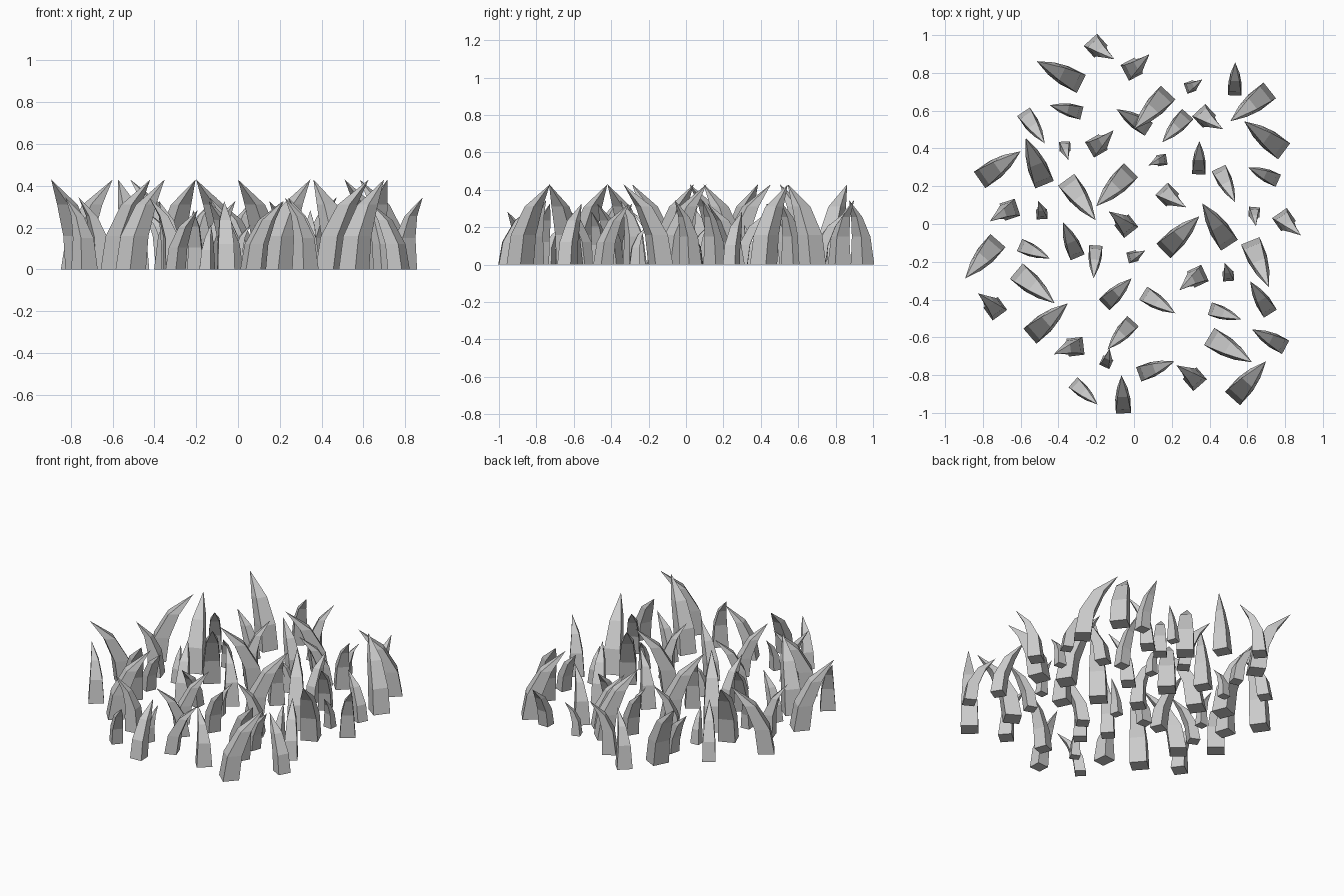
import bpy, math
from mathutils import Matrix, Vector

# Cross-sections up a blade: (height, forward, sideways, depth, width); last one is the point.
# Plan origin is under the tip, +x is the direction the blade leans.
LEANING = [(0.00, -0.215, 0, 0.100, 0.106),
           (0.16, -0.191, 0, 0.092, 0.098),
           (0.31, -0.118, 0, 0.066, 0.072),
           (0.43, 0, 0, 0, 0)]
HOOKED = [(0.00, -0.120, -0.026, 0.084, 0.095),
          (0.15, -0.110, -0.026, 0.066, 0.075),
          (0.255, -0.072, -0.019, 0.040, 0.046),
          (0.345, 0, 0, 0, 0)]


def blade_mesh(name, sections, scale):
    """Four-sided tapering loft ending in a point."""
    verts, faces = [], []
    for z, f, s, d, w in sections[:-1]:
        for a, b in ((-1, -1), (1, -1), (1, 1), (-1, 1)):
            verts.append(Vector((f + a * d / 2, s + b * w / 2, z)) * scale)
    n = len(sections) - 1
    verts.append(Vector((0, 0, sections[-1][0])) * scale)
    faces.append((3, 2, 1, 0))
    for r in range(n - 1):
        for i in range(4):
            j = (i + 1) % 4
            faces.append((4 * r + i, 4 * r + j, 4 * r + 4 + j, 4 * r + 4 + i))
    for i in range(4):
        faces.append((4 * (n - 1) + i, 4 * (n - 1) + (i + 1) % 4, 4 * n))
    me = bpy.data.meshes.new(name)
    me.from_pydata([tuple(v) for v in verts], [], faces)
    me.update()
    return me


def scatter(name, sections, scale, spots):
    """Place one blade per (tip x, tip y, lean angle)."""
    me = blade_mesh(name, sections, scale)
    for i, (x, y, deg) in enumerate(spots, 1):
        ob = bpy.data.objects.new(f"{name}_{i:02d}", me)
        ob.matrix_world = Matrix.Translation((x, y, 0)) @ Matrix.Rotation(math.radians(deg), 4, 'Z')
        bpy.context.collection.objects.link(ob)


# Tall leaning blades
scatter("tall_blade", LEANING, 1.0, [
    (-.515, .862, 153), (.51, .544, 218), (.583, .544, 143), (0, .502, 227),
    (-.573, .454, 112), (-.60, .385, 35), (-.203, .02, -54), (-.20, .094, 226),
    (.346, .041, 44), (.361, .11, 123), (-.894, -.288, 229), (-.42, -.42, -40),
    (.715, -.335, -68), (-.351, -.42, 41), (.625, -.732, -31), (.699, -.727, 48)])

# Medium leaning blades
scatter("medium_blade", LEANING, 0.76, [
    (-.472, .427, -56), (-.092, .608, 148), (.15, .433, 228), (.536, .115, -64),
    (-.377, .009, 113), (.615, -.304, 122), (-.013, -.288, 44), (.219, -.473, -32),
    (-.14, -.664, 228), (.625, -.558, 152), (.214, -.727, 20), (-.066, -.801, 93)])

# Short leaning blades
scatter("short_blade", LEANING, 0.66, [
    (.536, .856, 89), (-.446, .629, 166), (.346, .438, 89), (.604, .30, 156),
    (-.446, -.182, -24), (-.214, -.288, 266), (.567, -.505, -19), (-.193, -.955, -42)])

# Upright blades with a hooked tip
scatter("hooked_blade", HOOKED, 1.0, [
    (-.103, .872, -48), (.082, .899, 28), (.472, .502, -47), (-.108, .496, 30),
    (.277, .088, -46), (-.763, .014, 198), (-.135, .067, 128), (.884, -.06, -55),
    (.24, -.351, 205), (-.826, -.367, 126), (-.425, -.69, 187), (.224, -.748, 131)])

# Small hooked sprouts
scatter("small_hooked_blade", HOOKED, 0.62, [
    (.362, .766, 20), (-.346, .337, -87), (.077, .31, 190), (-.509, .125, 94),
    (.646, -.012, -95), (.06, -.14, 14), (.478, -.203, 94), (-.13, -.658, 65)])
